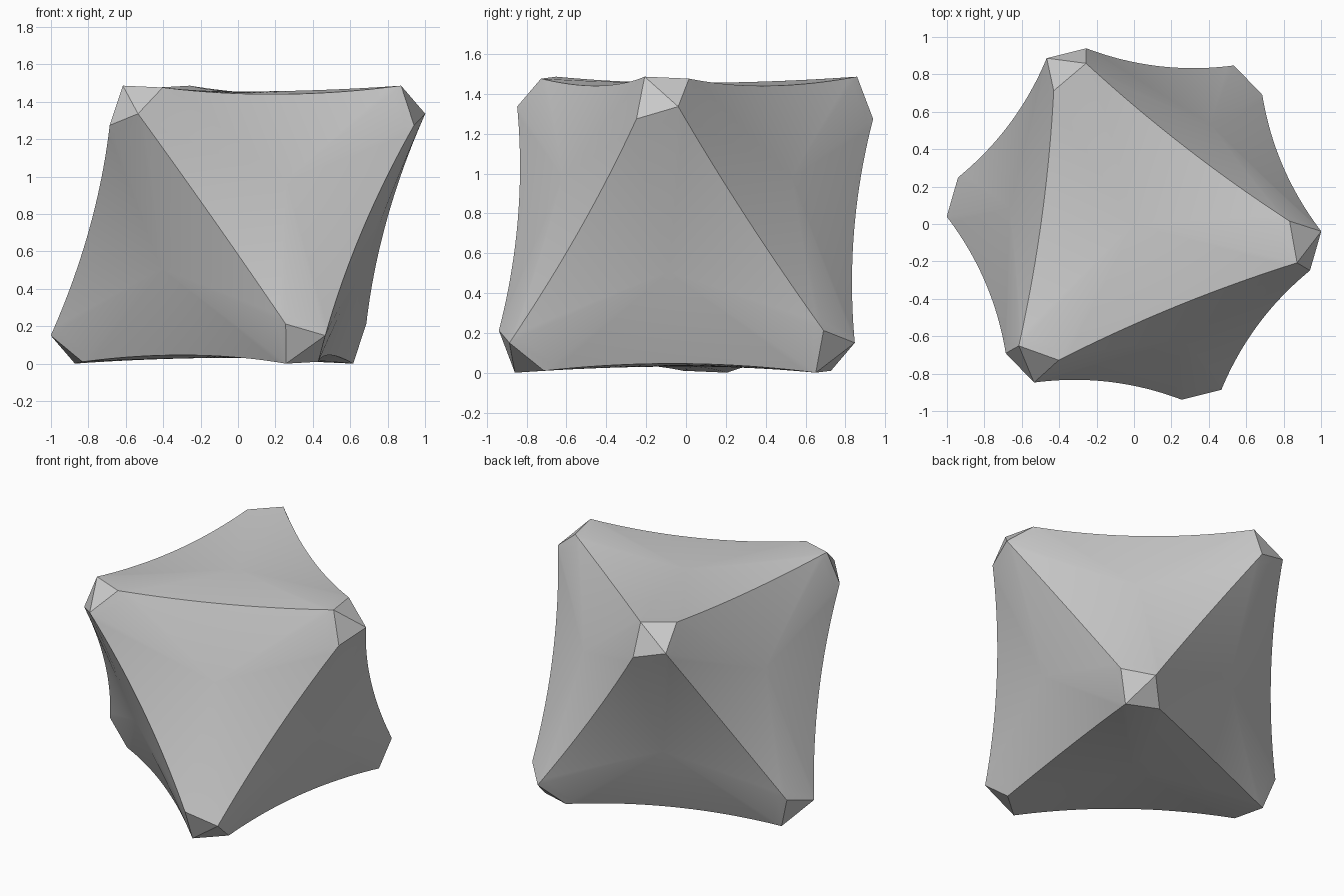
import bpy
import bmesh
import math
from itertools import product
from mathutils import Matrix, Vector

if "Cube" in bpy.data.objects:
    bpy.data.objects.remove(bpy.data.objects["Cube"], do_unlink=True)

# Tip proportions along the three body axes, and surface hollows
LOW_H, LOW_D = 1.095, 0.175     # lower pair of corners on each tip
HIGH_H, HIGH_D = 1.157, 0.13    # raised pair, joined by the fold
SAG = 0.05                      # inward bow of the long ridges
CENTRE = 0.712                  # distance of each face centre
STEPS, RINGS = 24, 14
TURN = math.radians(-7.5)

# Body axes: tilted so that one face lies level on top
axes = []
for k in range(3):
    a = TURN + k * math.tau / 3
    r = math.sqrt(2 / 3)
    axes.append(Vector((r * math.cos(a), r * math.sin(a), math.sqrt(1 / 3))))
frame = Matrix(axes).transposed()
height = (HIGH_H + HIGH_D) / math.sqrt(3)


def local(i, along, across):
    """Point with a distance on axis i and another on the next axis."""
    p = Vector((0, 0, 0))
    p[i % 3] = along
    p[(i + 1) % 3] = across
    return p


def face_outline():
    """Three bowed ridges, joined by the straight edges of the tips."""
    loop = []
    for i in range(3):
        start, end = local(i, LOW_H, LOW_D), local(i, HIGH_D, HIGH_H)
        inward = local(i, 1, 1).normalized()
        for s in range(STEPS + 1):
            t = s / STEPS
            loop.append(start.lerp(end, t) - inward * SAG * 4 * t * (1 - t))
    return loop


def face_rings():
    """Shrink the outline to the face centre with an eased hollow."""
    n = Vector((1, 1, 1)).normalized()
    rings = []
    for k in range(RINGS):
        s = 1 - k / RINGS
        ring = []
        for p in face_outline():
            h = p.dot(n)
            ring.append((p - n * h) * s + n * (CENTRE + (h - CENTRE) * s * s))
        rings.append(ring)
    return rings, n * CENTRE


bm = bmesh.new()


def place(p, signs):
    q = Vector([c * s for c, s in zip(p, signs)])
    return bm.verts.new(frame @ q + Vector((0, 0, height)))


# Eight hollow faces, mirrored over the body axes
rings, centre = face_rings()
for signs in product((1, -1), repeat=3):
    grid = [[place(p, signs) for p in ring] for ring in rings]
    mid = place(centre, signs)
    count = len(grid[0])
    for j in range(count):
        n = (j + 1) % count
        for a, b in zip(grid, grid[1:]):
            bm.faces.new((a[j], a[n], b[n], b[j]))
        bm.faces.new((grid[-1][j], grid[-1][n], mid))

# Six folded tips
for i in range(3):
    for side in (1, -1):
        fold = []
        for d in (HIGH_D, -HIGH_D):
            p = local(i, HIGH_H * side, 0)
            p[(i + 2) % 3] = d
            fold.append(p)
        for d in (LOW_D, -LOW_D):
            corner = local(i, LOW_H * side, d)
            bm.faces.new([place(p, (1, 1, 1)) for p in (*fold, corner)])

bmesh.ops.remove_doubles(bm, verts=bm.verts, dist=0.0005)
bmesh.ops.recalc_face_normals(bm, faces=bm.faces)
mesh = bpy.data.meshes.new("hollow_octahedron")
bm.to_mesh(mesh)
bm.free()
body = bpy.data.objects.new("hollow_octahedron", mesh)
bpy.context.collection.objects.link(body)

# Plain grey
grey = bpy.data.materials.new("plain_grey")
grey.use_nodes = True
colour = (0.6, 0.6, 0.6, 1)
grey.diffuse_color = colour
grey.node_tree.nodes["Principled BSDF"].inputs["Base Color"].default_value = colour
mesh.materials.append(grey)

# Smooth hollows, crisp ridges and tips
bpy.ops.object.select_all(action="DESELECT")
body.select_set(True)
bpy.context.view_layer.objects.active = body
bpy.ops.object.shade_smooth_by_angle(angle=math.radians(15))
